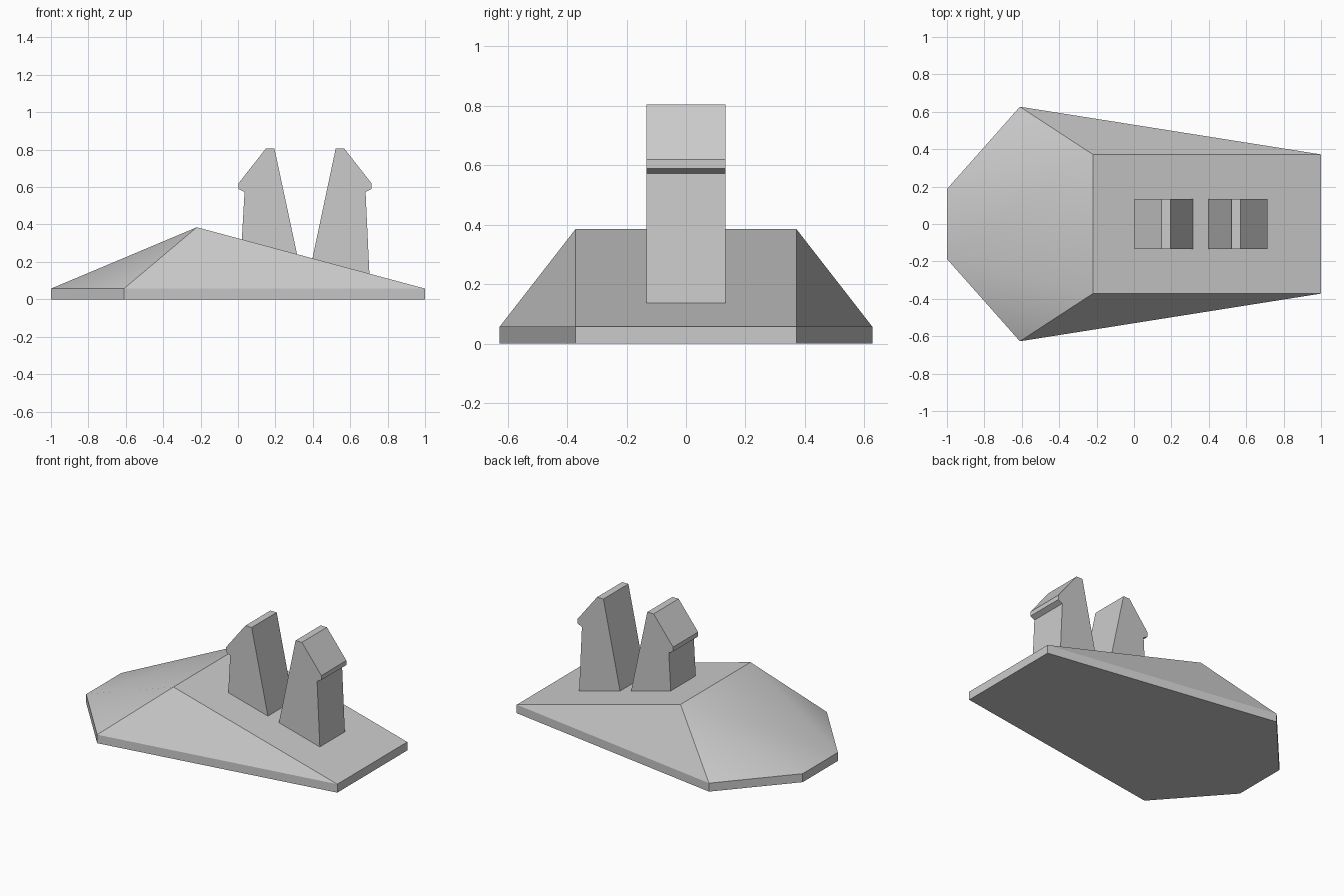
import bpy
import bmesh
import math

cube = bpy.data.objects.get("Cube")
if cube:
    bpy.data.objects.remove(cube, do_unlink=True)

# Single plain grey
GREY = (0.6, 0.6, 0.6, 1.0)
grey = bpy.data.materials.new("plain_grey")
grey.use_nodes = True
grey.diffuse_color = GREY
grey.node_tree.nodes["Principled BSDF"].inputs["Base Color"].default_value = GREY

RIM_Z = 0.057
RIDGE_X, RIDGE_Y, RIDGE_Z = -0.22, 0.372, 0.385


def finish(name, bm, smooth_angle=None):
    bmesh.ops.recalc_face_normals(bm, faces=bm.faces)
    mesh = bpy.data.meshes.new(name)
    bm.to_mesh(mesh)
    bm.free()
    mesh.materials.append(grey)
    obj = bpy.data.objects.new(name, mesh)
    bpy.context.collection.objects.link(obj)
    if smooth_angle:
        bpy.ops.object.select_all(action='DESELECT')
        obj.select_set(True)
        bpy.context.view_layer.objects.active = obj
        bpy.ops.object.shade_smooth_by_angle(angle=math.radians(smooth_angle))
    return obj


def deck_height(x):
    return RIDGE_Z - (x - RIDGE_X) * (RIDGE_Z - RIM_Z) / (1 - RIDGE_X)


# Hull: six-sided slab rising to a crosswise ridge
def build_hull():
    bm = bmesh.new()
    half = [(1, -RIDGE_Y), (-0.61, -0.627), (-1, -0.187)]
    outline = half + [(x, -y) for x, y in reversed(half)]
    low = [bm.verts.new((x, y, 0)) for x, y in outline]
    rim = [bm.verts.new((x, y, RIM_Z)) for x, y in outline]
    ridge = [bm.verts.new((RIDGE_X, s * RIDGE_Y, RIDGE_Z)) for s in (-1, 1)]
    bm.faces.new(low)
    for i in range(6):
        j = (i + 1) % 6
        bm.faces.new((low[i], low[j], rim[j], rim[i]))
    # Long sides and rounded nose corners
    for top, (stern, wide, nose) in zip(ridge, (rim[:3], rim[:2:-1])):
        bm.faces.new((stern, wide, top))
        bm.faces.new((wide, nose, top))
    # Nose slope and sloping deck
    bm.faces.new((rim[2], rim[3], ridge[1], ridge[0]))
    bm.faces.new((rim[0], rim[5], ridge[1], ridge[0]))
    finish("hull", bm, 26)


# Tower: side profile extruded across the deck
def build_tower(name, mirrored, outer_foot, inner_foot):
    profile = [(0.035, 0.573), (0.003, 0.59), (0.003, 0.62),
               (0.148, 0.805), (0.195, 0.805)]
    if mirrored:
        profile = [(0.717 - x, z) for x, z in profile]
    feet = [(x, deck_height(x) - 0.01) for x in (inner_foot, outer_foot)]
    bm = bmesh.new()
    face = bm.faces.new([bm.verts.new((x, -0.133, z)) for x, z in profile + feet])
    side = bmesh.ops.extrude_face_region(bm, geom=[face])["geom"]
    verts = [v for v in side if isinstance(v, bmesh.types.BMVert)]
    bmesh.ops.translate(bm, verts=verts, vec=(0, 0.266, 0))
    finish(name, bm)


build_hull()
build_tower("forward_tower", False, 0.02, 0.318)
build_tower("rear_tower", True, 0.703, 0.396)
